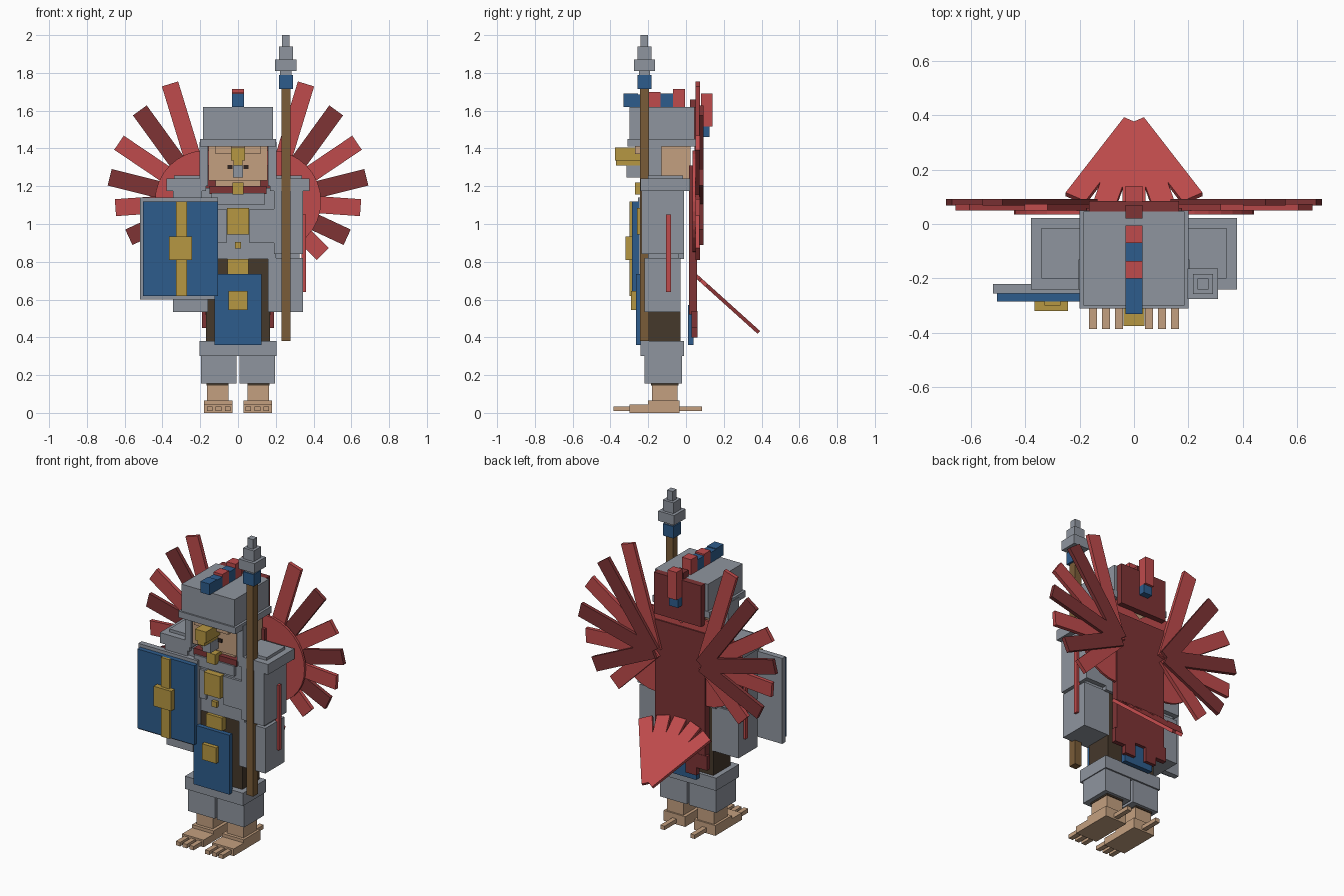
import bpy, bmesh, math
from mathutils import Matrix, Vector

if "Cube" in bpy.data.objects:
    bpy.data.objects.remove(bpy.data.objects["Cube"])


def mat(name, r, g, b):
    m = bpy.data.materials.new(name)
    m.diffuse_color = (r, g, b, 1)
    m.use_nodes = True
    m.node_tree.nodes["Principled BSDF"].inputs["Base Color"].default_value = m.diffuse_color
    return m


GREY = mat("steel grey", .275, .30, .345)
BLUE = mat("deep blue", .027, .107, .262)
RED = mat("feather red", .52, .07, .072)
DARK = mat("dark red", .21, .034, .036)
GOLD = mat("gold", .47, .31, .055)
WOOD = mat("shaft wood", .195, .107, .04)
BROWN = mat("dark brown", .06, .04, .024)
TAN = mat("tan skin", .55, .35, .215)
EYE = mat("eye black", .03, .018, .015)


def finish(name, bm, m):
    me = bpy.data.meshes.new(name)
    bm.to_mesh(me)
    bm.free()
    me.materials.append(m)
    ob = bpy.data.objects.new(name, me)
    bpy.context.collection.objects.link(ob)
    return ob


def box(name, m, x, y, z, xf=Matrix()):
    """Box from (min, max) ranges, optionally moved by a matrix."""
    bm = bmesh.new()
    size = Matrix.Diagonal((x[1] - x[0], y[1] - y[0], z[1] - z[0], 1))
    mid = Matrix.Translation([(a + b) / 2 for a, b in (x, y, z)])
    bmesh.ops.create_cube(bm, size=1, matrix=xf @ mid @ size)
    return finish(name, bm, m)


def pair(name, m, x, y, z):
    """The same box on both sides; x is given for the +x side."""
    box("right_" + name, m, x, y, z)
    box("left_" + name, m, (-x[1], -x[0]), y, z)


def mid(name, m, hw, y, z):
    box(name, m, (-hw, hw), y, z)


# feet and legs
pair("heel", TAN, (.03, .18), (-.20, -.035), (0, .065))
pair("foot", TAN, (.03, .18), (-.30, -.19), (0, .045))
for i, tx in enumerate((.04, .088, .135)):
    pair(f"toe_{i + 1}", TAN, (tx, tx + .03), (-.385, -.30), (.01, .035))
pair("rear_toe", TAN, (.09, .12), (-.04, .085), (.01, .035))
pair("ankle", TAN, (.05, .165), (-.18, -.045), (.06, .15))
pair("leg_cuff", BROWN, (.05, .168), (-.185, -.04), (.145, .2))
pair("greave", GREY, (.008, .197), (-.22, -.02), (.155, .31))
mid("knee_guard", GREY, .203, (-.24, -.01), (.30, .38))

# skirt, tabards and belt
mid("skirt", BROWN, .17, (-.20, -.03), (.37, .83))
mid("front_tabard", BLUE, .125, (-.265, -.235), (.36, .735))
mid("front_tabard_badge", GOLD, .05, (-.29, -.265), (.545, .645))
mid("back_tabard", BLUE, .10, (.01, .04), (.36, .57))
mid("belt_buckle", GOLD, .055, (-.24, -.19), (.73, .815))

# torso
mid("chest", GREY, .20, (-.22, -.01), (.815, 1.19))
pair("chest_plate", GREY, (.06, .205), (-.235, -.21), (.90, 1.08))
mid("collar", GREY, .14, (-.24, -.21), (1.10, 1.165))
mid("neck_scarf", DARK, .15, (-.23, -.02), (1.16, 1.20))
mid("neck", TAN, .12, (-.20, -.02), (1.18, 1.27))
mid("chest_badge", GOLD, .057, (-.26, -.21), (.945, 1.085))
mid("chest_stud", GOLD, .017, (-.24, -.21), (.87, .905))
mid("throat_badge", GOLD, .03, (-.27, -.20), (1.155, 1.22))

# arms and shoulders
pair("forearm", GREY, (.16, .345), (-.22, -.03), (.535, .82))
pair("elbow", GREY, (.18, .325), (-.20, -.04), (.81, .85))
pair("upper_arm", GREY, (.19, .345), (-.235, -.01), (.84, 1.19))
pair("arm_ribbon", RED, (.335, .36), (-.105, -.08), (.64, 1.05))
pair("shoulder_guard", GREY, (.17, .378), (-.24, .022), (1.175, 1.24))
pair("shoulder_cap", GREY, (.17, .34), (-.20, -.015), (1.24, 1.258))

# head
mid("head", TAN, .155, (-.235, .025), (1.23, 1.42))
pair("brow", TAN, (.035, .12), (-.27, -.23), (1.37, 1.41))
pair("eye", EYE, (.028, .055), (-.242, -.234), (1.29, 1.312))
mid("beak_top", GOLD, .038, (-.375, -.23), (1.335, 1.405))
mid("beak_lower", GOLD, .025, (-.37, -.23), (1.31, 1.335))
mid("beak_tip", GREY, .027, (-.315, -.23), (1.245, 1.31))

# helmet
mid("helmet", GREY, .185, (-.30, .045), (1.44, 1.62))
mid("helmet_rim", GREY, .20, (-.31, .05), (1.41, 1.45))
pair("cheek_guard", GREY, (.16, .203), (-.24, -.13), (1.20, 1.435))

# crest blocks: colour, y range, z range
crest = [(BLUE, -.33, -.255, 1.62, 1.69), (BLUE, -.255, -.20, 1.61, 1.685),
         (RED, -.20, -.135, 1.61, 1.70), (BLUE, -.135, -.07, 1.61, 1.69),
         (RED, -.07, -.005, 1.61, 1.715), (DARK, .02, .07, 1.58, 1.66),
         (RED, .08, .14, 1.515, 1.69), (BLUE, .085, .125, 1.46, 1.515)]
for i, (m, y0, y1, z0, z1) in enumerate(crest):
    mid(f"crest_block_{i + 1}", m, .031, (y0, y1), (z0, z1))

# back covering with stepped lower edge
mid("nape_panel", DARK, .165, (.045, .085), (1.36, 1.62))
mid("back_panel", DARK, .175, (.015, .058), (.52, 1.31))
for i, low in enumerate((.45, .40, .49, .40, .45)):
    x0 = -.19 + i * .076
    box(f"back_panel_step_{i + 1}", DARK, (x0, x0 + .076), (.03, .06), (low, .54))

# wings: round base and a fan of feathers
feathers = ((73, .65), (54, .595), (34, .555), (14, .525), (-4, .48), (-25, .45), (-45, .395))
for side, s in (("right", 1), ("left", -1)):
    root = Vector((s * .17, 0, 1.12))
    bm = bmesh.new()
    bmesh.ops.create_cone(bm, cap_ends=True, segments=32, radius1=.27, radius2=.27, depth=.015,
                          matrix=Matrix.Translation(root + Vector((0, .0425, 0)))
                          @ Matrix.Rotation(math.pi / 2, 4, 'X'))
    finish(side + "_wing_base", bm, RED)
    for i, (a, length) in enumerate(feathers):
        a = a if s > 0 else 180 - a
        y0 = .05 if i % 2 == 0 else .068
        box(f"{side}_wing_feather_{i + 1}", DARK if i % 2 else RED,
            (0, length), (y0, y0 + .024), (-.045, .045),
            Matrix.Translation(root) @ Matrix.Rotation(-math.radians(a), 4, 'Y'))

# tail fan, narrow at its low rear end
slope = Matrix.Translation((0, .37, .44)) @ Matrix.Rotation(-math.radians(42), 4, 'X')
for i in range(5):
    box(f"tail_feather_{i + 1}", RED, (-.042, .042), (-.43, 0), (-.01, .01),
        slope @ Matrix.Rotation(math.radians((i - 2) * 15), 4, 'Z'))

# shield
box("shield_frame", GREY, (-.518, -.105), (-.255, -.22), (.60, 1.14))
box("shield_face", BLUE, (-.503, -.105), (-.285, -.25), (.62, 1.12))
box("shield_band", GOLD, (-.328, -.27), (-.30, -.28), (.62, 1.12))
box("shield_boss", GOLD, (-.365, -.243), (-.32, -.28), (.81, .935))

# spear, stacked square sections: half width and z range
spear = [("shaft", WOOD, .024, .38, 1.72), ("binding", BLUE, .037, 1.715, 1.79),
         ("socket", GREY, .03, 1.79, 1.81), ("head_wide", GREY, .056, 1.81, 1.872),
         ("head_middle", GREY, .037, 1.872, 1.94), ("head_tip", GREY, .02, 1.94, 2.0)]
for name, m, w, z0, z1 in spear:
    box("spear_" + name, m, (.253 - w, .253 + w), (-.22 - w, -.22 + w), (z0, z1))
